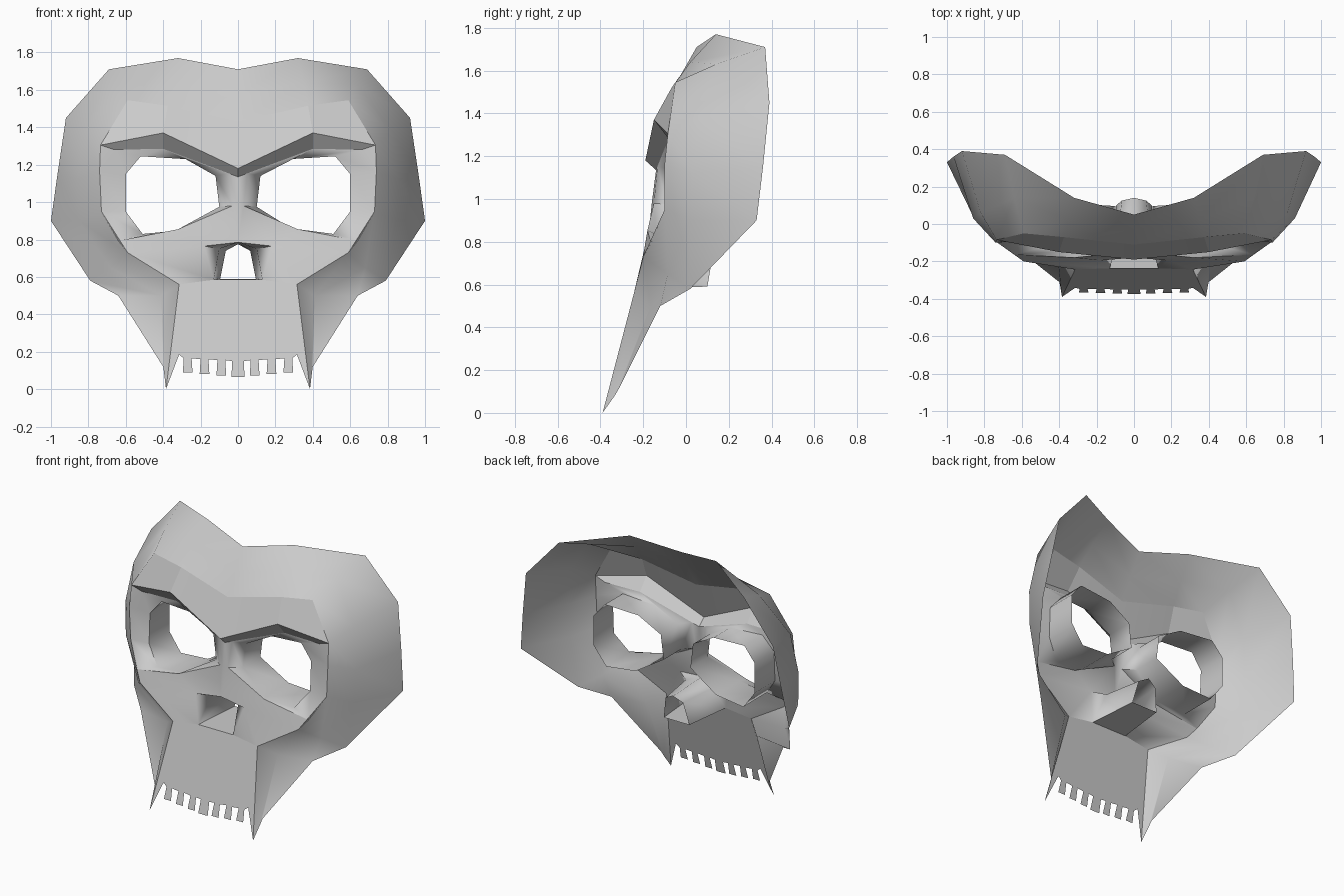
import bpy, bmesh, math
from mathutils import Vector

cube = bpy.data.objects.get("Cube")
if cube:
    bpy.data.objects.remove(cube, do_unlink=True)

bone = bpy.data.materials.new("bone_grey")
bone.use_nodes = True
colour = (0.6, 0.6, 0.6, 1)
bone.diffuse_color = colour
bone.node_tree.nodes["Principled BSDF"].inputs["Base Color"].default_value = colour


def loft(row_a, row_b, closed=False):
    """Quads joining two rows of points."""
    count = len(row_a)
    last = count if closed else count - 1
    faces = []
    for i in range(last):
        j = (i + 1) % count
        faces.append([row_a[i], row_a[j], row_b[j], row_b[i]])
    return faces


def build(name, faces, angle):
    """Make a welded sheet from half-model faces and their mirror images."""
    bm = bmesh.new()
    for face in faces:
        for side in (1, -1):
            points = [Vector((side * x, y, z)) for x, y, z in face]
            bm.faces.new([bm.verts.new(p) for p in points[::side]])
    bmesh.ops.remove_doubles(bm, verts=bm.verts[:], dist=0.0005)
    bmesh.ops.recalc_face_normals(bm, faces=bm.faces[:])
    bm.normal_update()
    # outside of the sheet faces forward
    if sum(f.normal.y * f.calc_area() for f in bm.faces) > 0:
        bmesh.ops.reverse_faces(bm, faces=bm.faces[:])
    mesh = bpy.data.meshes.new(name)
    bm.to_mesh(mesh)
    bm.free()
    mesh.materials.append(bone)
    obj = bpy.data.objects.new(name, mesh)
    bpy.context.collection.objects.link(obj)
    bpy.ops.object.select_all(action="DESELECT")
    obj.select_set(True)
    bpy.context.view_layer.objects.active = obj
    bpy.ops.object.shade_smooth_by_angle(angle=math.radians(angle))


def plate_point(x, z):
    """Point on the sloping muzzle plane."""
    return (x, -0.39 + 0.262 * z, z)


# Shared landmarks of the left half
brow_top = [(0, -.11, 1.43), (.375, -.07, 1.515), (.59, -.05, 1.545)]
brow_crest = [(0, -.19, 1.18), (.4, -.15, 1.37), (.735, -.085, 1.305)]
brow_under = [(0, -.14, 1.135), (.4, -.08, 1.285), (.66, -.08, 1.28)]
temple_rim = (.74, -.1, 1.165)
cheek_rim = (.73, -.1, .95)
cheek_corner = (.59, -.2, .73)
muzzle_corner = plate_point(.315, .56)
fang_tip = plate_point(.385, 0)
nose_top = (0, -.18, .785)
nose_side = (.18, -.195, .765)
nose_base = plate_point(.13, .585)
nose_floor = plate_point(0, .585)

# Cranium shell: face crease, bulging middle row and outer edge
inner = brow_top + [brow_crest[-1], temple_rim, cheek_rim, cheek_corner, muzzle_corner]
middle = [(0, -.03, 1.57), (.35, .02, 1.64), (.64, .14, 1.63), (.82, .06, 1.38),
          (.86, .03, 1.12), (.85, .02, .9), (.68, -.085, .65), (.41, -.165, .5)]
outer = [(0, .05, 1.71), (.32, .14, 1.77), (.69, .37, 1.71), (.92, .39, 1.45),
         (.965, .36, 1.15), (1, .33, .9), (.79, .02, .58), (.64, -.12, .5)]
shell = loft(inner, middle) + loft(middle, outer)

# Jaw flanks running down to the fangs
jaw_top = [muzzle_corner, middle[-1], outer[-1]]
jaw_low = [fang_tip, (.395, -.33, .085), (.4, -.31, .12)]
shell += loft(jaw_top, jaw_low)
build("cranium_shell", shell, 60)

# Brow ridge with its overhang
build("brow_ridge", loft(brow_top, brow_crest) + loft(brow_crest, brow_under), 10)

# Eye sockets: face rim, opening, and a tube running back from it
bridge = (0, -.16, .98)
bridge_side = (.03, -.15, .98)
socket_rim = [temple_rim, brow_under[2], brow_under[1], (.05, -.133, 1.154),
              bridge_side, (.32, -.18, .855), (.64, -.164, .793), cheek_rim]
eye_hole = [(.6, -.08, 1.15), (.52, -.07, 1.245), (.28, -.07, 1.23), (.12, -.09, 1.14),
            (.1, -.09, .975), (.3, -.14, .85), (.51, -.13, .83), (.6, -.09, .95)]
eye_back = [(x, .09 + .06 * x, z) for x, y, z in eye_hole]
face = loft(socket_rim, eye_hole, closed=True) + loft(eye_hole, eye_back, closed=True)

# Nose: flared rim and a cavity narrowing towards the back
nose_rim = (.1, -.14, .75)
face += [[nose_top, nose_side, nose_rim], [nose_side, nose_base, nose_rim]]
nose_front = [nose_top, nose_rim, nose_base, nose_floor]
nose_back = [(0, .14, .775), (.065, .125, .74), (.095, .1, .59), (0, .1, .59)]
face += loft(nose_front, nose_back)

# Nose bridge, cheeks and brow corner
under_eye, outer_eye = socket_rim[5], socket_rim[6]
face += [
    [brow_under[0], socket_rim[3], bridge_side, bridge],
    [bridge, bridge_side, nose_top],
    [bridge_side, under_eye, nose_side, nose_top],
    [under_eye, outer_eye, cheek_corner, nose_side],
    [nose_side, cheek_corner, muzzle_corner, nose_base],
    [brow_crest[2], temple_rim, brow_under[2]],
]
build("face_and_sockets", face, 65)

# Muzzle plate with a row of square teeth between the fangs
edge = [(0, .065), (.035, .065), (.031, .15)]
for i in range(1, 4):
    centre, tip, gum = .09 * i, .065 + .008 * i, .15 + .005 * i
    edge += [(centre - .022, gum), (centre - .027, tip),
             (centre + .025, tip), (centre + .02, gum)]
edge += [(.315, .185)]
outline = [plate_point(x, z) for x, z in edge]
outline += [fang_tip, muzzle_corner, nose_base, nose_floor]
build("muzzle_plate", [outline], 30)
